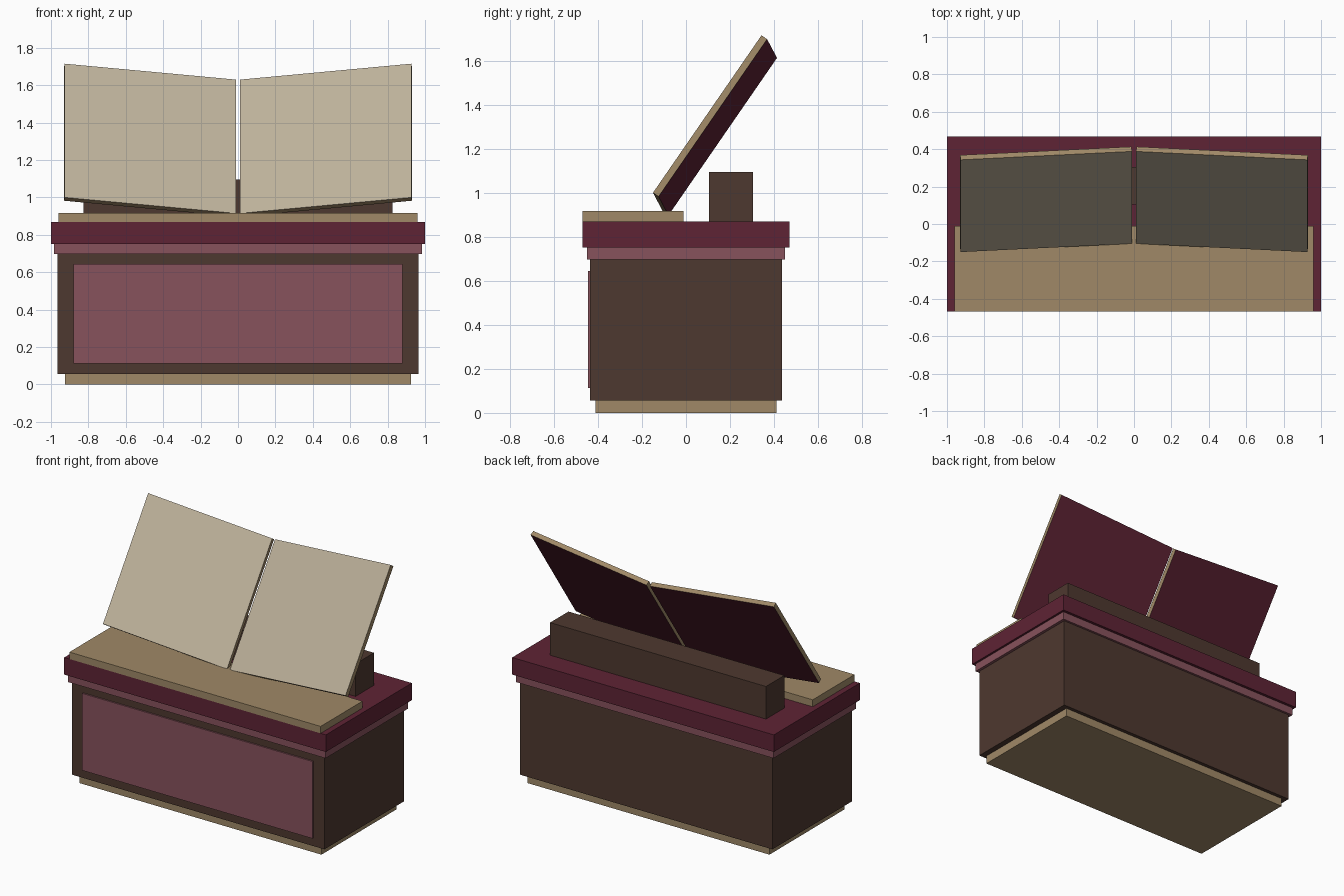
import bpy
import bmesh
from mathutils import Vector

cube = bpy.data.objects.get("Cube")
if cube:
    bpy.data.objects.remove(cube, do_unlink=True)


def material(name, rgb):
    mat = bpy.data.materials.new(name)
    mat.use_nodes = True
    colour = (*rgb, 1.0)
    mat.diffuse_color = colour
    bsdf = next(n for n in mat.node_tree.nodes if n.type == "BSDF_PRINCIPLED")
    bsdf.inputs["Base Color"].default_value = colour
    return mat


brown = material("dark_brown_wood", (0.076, 0.040, 0.029))
tan = material("tan_trim", (0.35, 0.25, 0.136))
burgundy = material("burgundy", (0.113, 0.017, 0.035))
rose = material("dusty_rose", (0.245, 0.085, 0.107))
cream = material("cream_page", (0.51, 0.44, 0.325))


def finish(name, bm, mats):
    mesh = bpy.data.meshes.new(name)
    bm.to_mesh(mesh)
    bm.free()
    for mat in mats:
        mesh.materials.append(mat)
    obj = bpy.data.objects.new(name, mesh)
    bpy.context.collection.objects.link(obj)
    return obj


def box(name, half_width, y_range, z_range, mat):
    """Box centred on x, given by its half width and y and z extents."""
    (y0, y1), (z0, z1) = y_range, z_range
    bm = bmesh.new()
    bmesh.ops.create_cube(bm, size=1)
    bmesh.ops.scale(bm, verts=bm.verts, vec=(2 * half_width, y1 - y0, z1 - z0))
    bmesh.ops.translate(bm, verts=bm.verts, vec=(0, (y0 + y1) / 2, (z0 + z1) / 2))
    return finish(name, bm, [mat])


# Chest: plinth, body, recessed-look front panel and stepped top
box("plinth", 0.925, (-0.41, 0.41), (0, 0.057), tan)
box("body", 0.965, (-0.435, 0.435), (0.057, 0.697), brown)
box("front_panel", 0.88, (-0.445, -0.43), (0.113, 0.645), rose)
box("top_moulding", 0.985, (-0.45, 0.45), (0.697, 0.752), rose)
box("top_slab", 1.0, (-0.469, 0.469), (0.752, 0.87), burgundy)

# Fittings on top
box("front_ledge", 0.96, (-0.469, -0.012), (0.87, 0.918), tan)
box("back_rail", 0.825, (0.105, 0.305), (0.87, 1.095), brown)


def leaf(name, side):
    """Leaning open leaf: cream front, tan edges, burgundy back."""
    corner = Vector((side * 0.011, -0.105, 0.915))
    across = Vector((side * 0.916, -0.045, 0.085))
    up = Vector((0, 0.493, 0.715))
    back = up.cross(across).normalized() * side
    thickness = 0.031
    bm = bmesh.new()
    rim = [corner, corner + across, corner + across + up, corner + up]
    front = [bm.verts.new(p) for p in rim]
    rear = [bm.verts.new(p + back * thickness) for p in rim]
    bm.faces.new(front)
    bm.faces.new(rear[::-1]).material_index = 2
    for i in range(4):
        j = (i + 1) % 4
        bm.faces.new((front[j], front[i], rear[i], rear[j])).material_index = 1
    bmesh.ops.recalc_face_normals(bm, faces=bm.faces)
    return finish(name, bm, [cream, tan, burgundy])


# Open book-like pair of leaves
leaf("left_leaf", 1)
leaf("right_leaf", -1)
